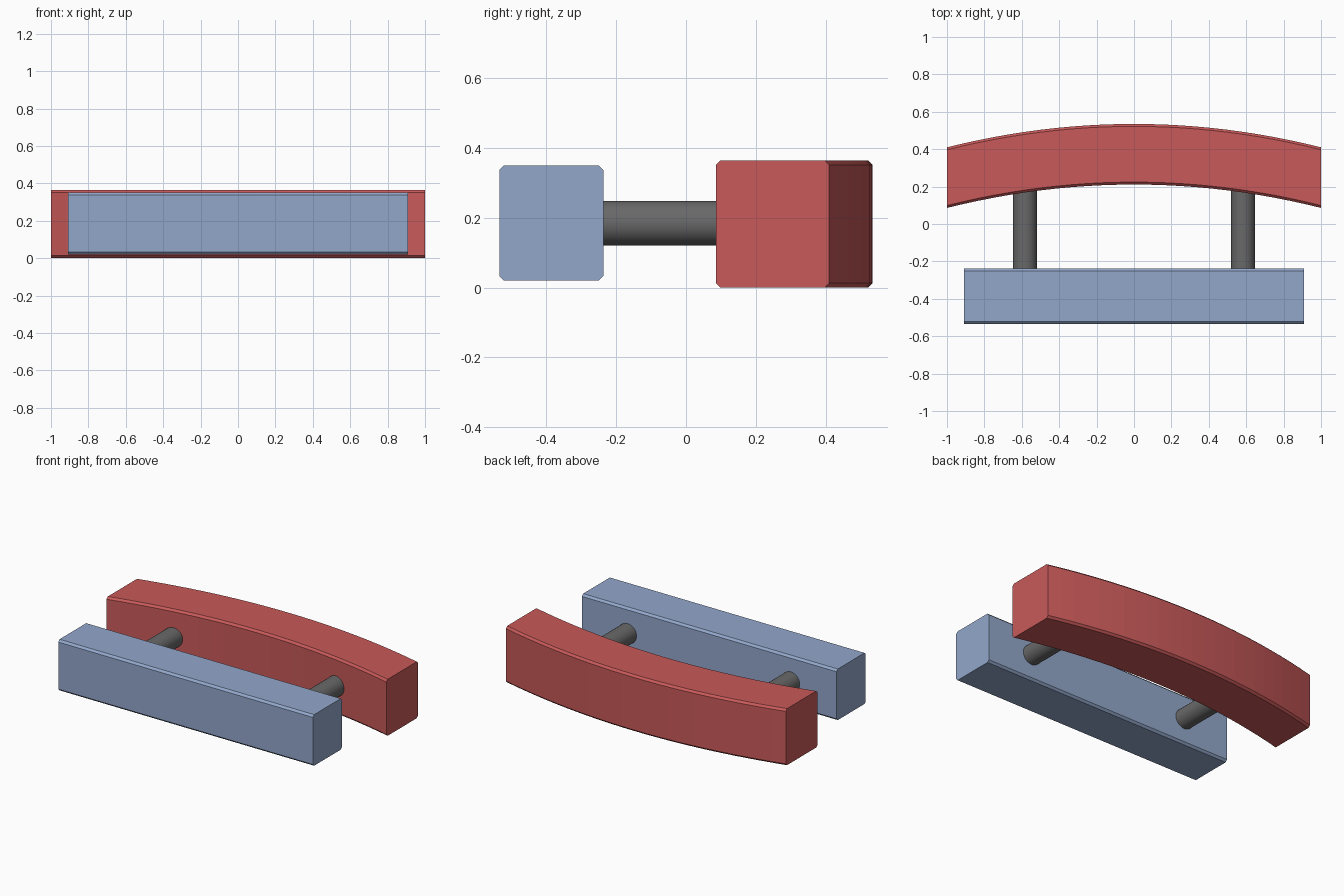
import bpy, bmesh, math

if "Cube" in bpy.data.objects:
    bpy.data.objects.remove(bpy.data.objects["Cube"])

def material(name, rgb):
    m = bpy.data.materials.new(name)
    m.diffuse_color = (*rgb, 1)
    m.use_nodes = True
    m.node_tree.nodes["Principled BSDF"].inputs["Base Color"].default_value = m.diffuse_color
    return m

red = material("red", (0.58, 0.10, 0.10))
blue = material("blue", (0.29, 0.39, 0.60))
dark = material("dark_grey", (0.14, 0.14, 0.14))

def bar(name, half, y0, y1, z0, z1, chamfer, mat, segments=1, sag=0.0):
    """Sweep a chamfered rectangle along x, dropping y by sag towards the ends."""
    c = chamfer
    section = [(y0 + c, z0), (y1 - c, z0), (y1, z0 + c), (y1, z1 - c),
               (y1 - c, z1), (y0 + c, z1), (y0, z1 - c), (y0, z0 + c)]
    bm = bmesh.new()
    rings = []
    for i in range(segments + 1):
        t = 2 * i / segments - 1
        rings.append([bm.verts.new((half * t, y - sag * t * t, z)) for y, z in section])
    for a, b in zip(rings, rings[1:]):
        for k in range(8):
            j = (k + 1) % 8
            bm.faces.new((a[k], a[j], b[j], b[k]))
    bm.faces.new(rings[0])
    bm.faces.new(rings[-1])
    bmesh.ops.recalc_face_normals(bm, faces=bm.faces)
    me = bpy.data.meshes.new(name)
    bm.to_mesh(me)
    bm.free()
    me.materials.append(mat)
    ob = bpy.data.objects.new(name, me)
    bpy.context.collection.objects.link(ob)
    return ob

# Curved rear bar and straight front bar
bar("curved_bar", 1.0, 0.211, 0.535, 0.0, 0.365, 0.013, red, 24, 0.125)
bar("straight_bar", 0.91, -0.535, -0.237, 0.02, 0.35, 0.013, blue)

# Two connecting rods, ends sunk into the bars
for side, x in (("left", -0.583), ("right", 0.583)):
    y0, y1 = -0.26, 0.21
    bpy.ops.mesh.primitive_cylinder_add(
        vertices=32, radius=0.064, depth=y1 - y0,
        location=(x, (y0 + y1) / 2, 0.185), rotation=(math.pi / 2, 0, 0))
    rod = bpy.context.object
    rod.name = side + "_rod"
    rod.data.materials.append(dark)
    bpy.ops.object.shade_smooth_by_angle(angle=math.radians(30))
